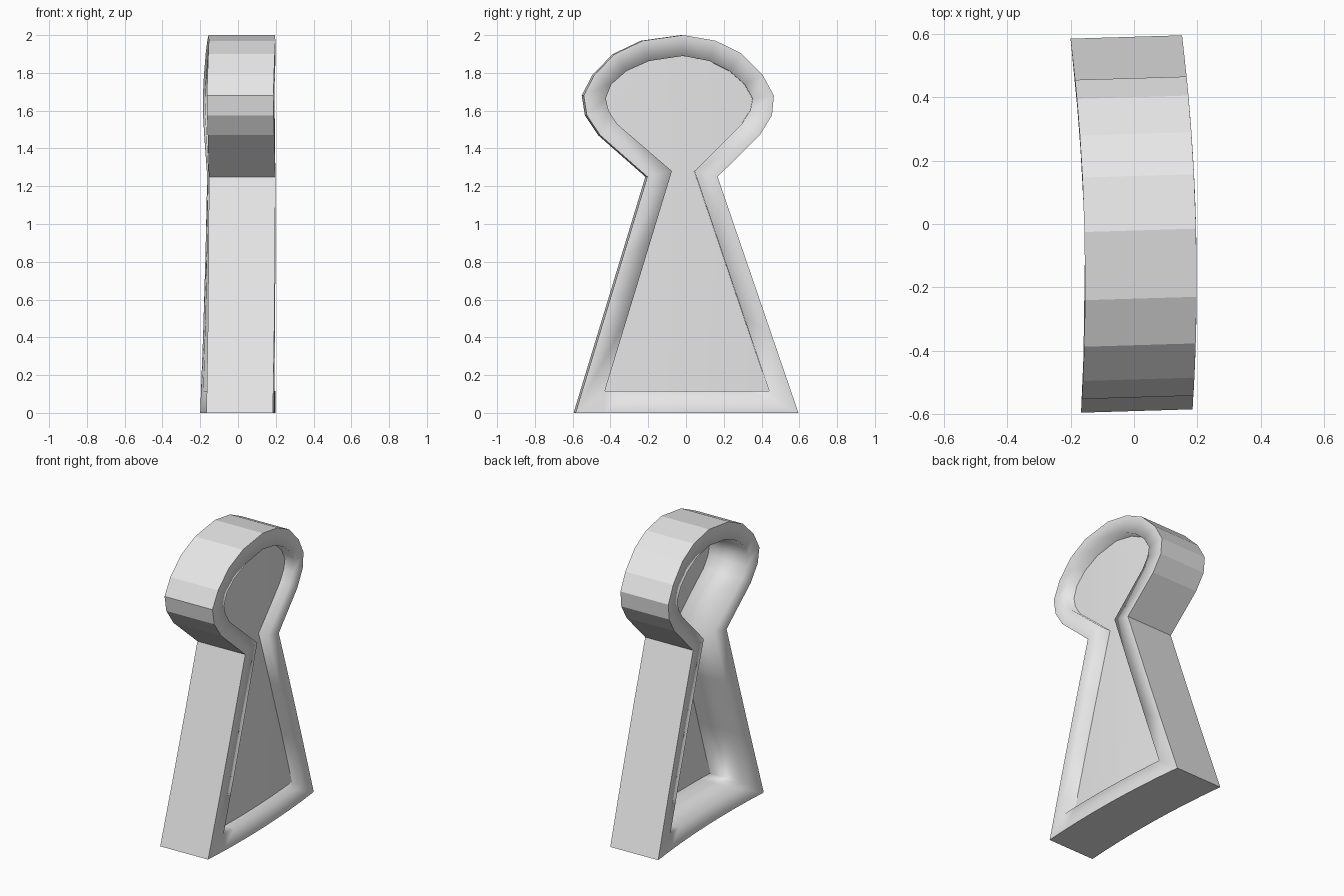
import bpy, bmesh

if "Cube" in bpy.data.objects:
    bpy.data.objects.remove(bpy.data.objects["Cube"])

THICK, SHEAR = 0.352, 0.03

# Keyhole outlines as (y, z), starting at the crown and running clockwise
OUTER = [(-.02, 2), (.152, 1.97), (.285, 1.905), (.4, 1.79), (.46, 1.68), (.45, 1.575),
         (.385, 1.47), (.162, 1.25), (.59, 0), (-.59, 0), (-.21, 1.25), (-.46, 1.47),
         (-.53, 1.575), (-.547, 1.68), (-.49, 1.79), (-.382, 1.9), (-.235, 1.97)]
INNER = [(-.02, 1.89), (.12, 1.863), (.225, 1.81), (.305, 1.74), (.348, 1.665), (.335, 1.6),
         (.29, 1.53), (.04, 1.28), (.435, .115), (-.435, .115), (-.08, 1.28), (-.37, 1.53),
         (-.415, 1.6), (-.43, 1.665), (-.4, 1.74), (-.32, 1.81), (-.2, 1.863)]
SPLITS = {7: 3, 8: 8, 9: 3}  # extra segments on the long straight edges


def subdivide(points):
    out = []
    for i, (y, z) in enumerate(points):
        y2, z2 = points[(i + 1) % len(points)]
        n = SPLITS.get(i, 1)
        out += [(y + (y2 - y) * k / n, z + (z2 - z) * k / n) for k in range(n)]
    return out


def bend(y, z, depth):
    """Place a profile point on the bowed slab, depth measured from the +x face."""
    return (0.198 - 0.078 * (y + 0.18) ** 2 - depth, y + SHEAR * (THICK / 2 - depth), z)


def finish(name, bm):
    bmesh.ops.recalc_face_normals(bm, faces=bm.faces)
    mesh = bpy.data.meshes.new(name)
    bm.to_mesh(mesh)
    bm.free()
    mesh.materials.append(grey)
    bpy.context.collection.objects.link(bpy.data.objects.new(name, mesh))


grey = bpy.data.materials.new("light_grey")
grey.diffuse_color = (0.8, 0.8, 0.8, 1)
grey.use_nodes = True
grey.node_tree.nodes["Principled BSDF"].inputs["Base Color"].default_value = grey.diffuse_color

# Keyhole frame: flat outer walls, softly shaded rims and inner walls
bm = bmesh.new()
loops = [[bm.verts.new(bend(y, z, d)) for y, z in subdivide(pts)]
         for pts, d in ((OUTER, 0), (INNER, 0), (INNER, THICK), (OUTER, THICK))]
for r in range(4):
    a, b = loops[r], loops[(r + 1) % 4]
    for i in range(len(a)):
        j = (i + 1) % len(a)
        bm.faces.new((a[i], a[j], b[j], b[i])).smooth = r != 3
finish("keyhole_frame", bm)

# Bowed pane set just behind the front rim
bm = bmesh.new()
bm.faces.new([bm.verts.new((0, y, z)) for y, z in subdivide(INNER)])
for k in range(-5, 6):
    bmesh.ops.bisect_plane(bm, geom=bm.verts[:] + bm.edges[:] + bm.faces[:],
                           plane_co=(0, k * 0.08 + 0.003, 0), plane_no=(0, 1, 0))
for v in bm.verts:
    v.co = bend(v.co.y, v.co.z, 0.07)
for f in bm.faces:
    f.smooth = True
finish("back_pane", bm)
